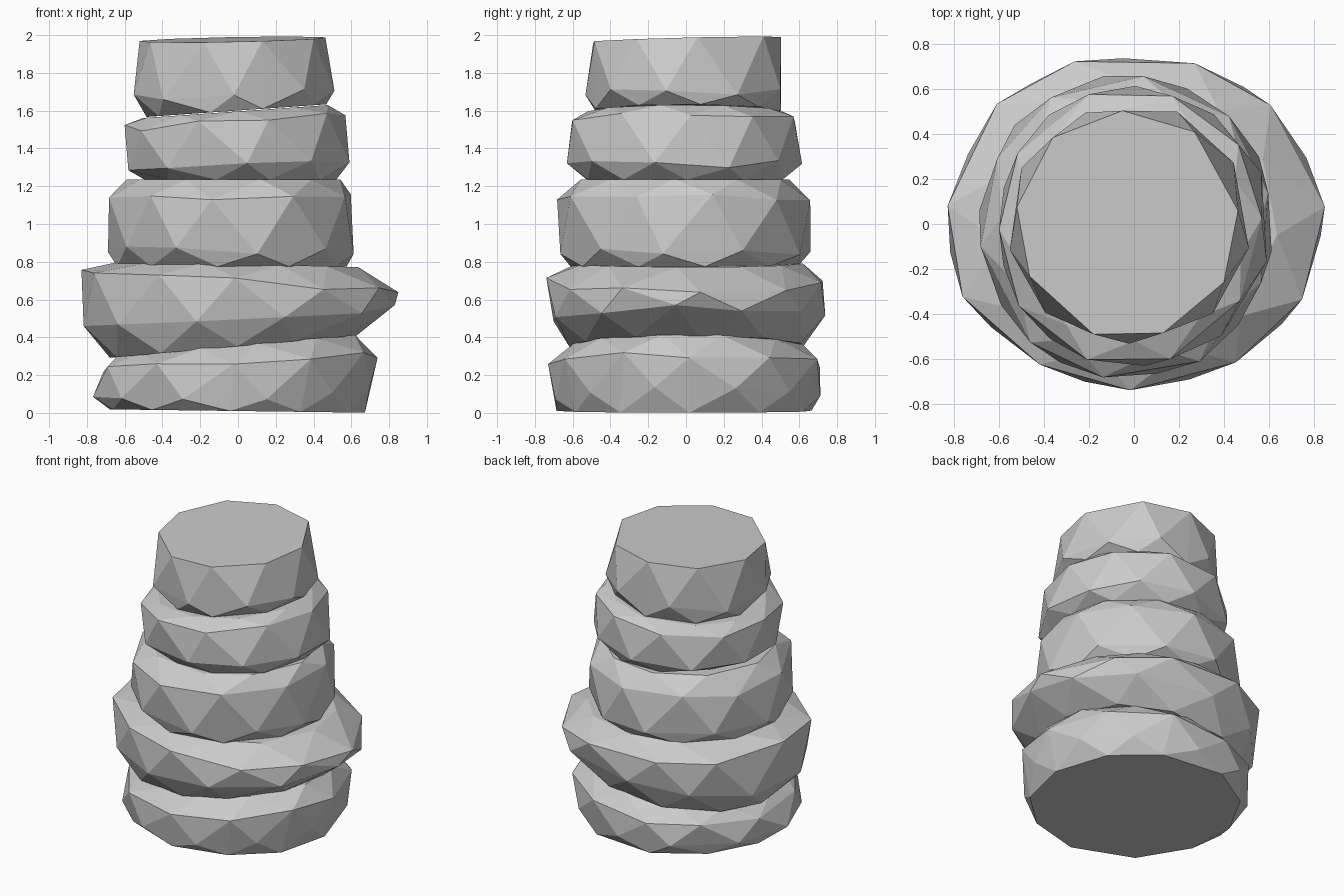
import bpy, bmesh, random
from math import sin, cos, pi

if "Cube" in bpy.data.objects:
    bpy.data.objects.remove(bpy.data.objects["Cube"])

random.seed(4)


def stone(name, sides, phase, cy, slope_y, rings):
    """Convex faceted stone from tilted rings: (centre x, radius x, radius y, z, x slope)."""
    bm = bmesh.new()
    last = len(rings) - 1
    for k, (cx, rx, ry, z, slope) in enumerate(rings):
        flat = k in (0, last)
        for i in range(sides):
            a = 2 * pi * (i + phase + 0.5 * (k % 2)) / sides
            a += random.uniform(-0.06, 0.06)
            r = 1.015 + random.uniform(-0.015, 0.015)
            x, y = rx * r * cos(a), ry * r * sin(a)
            dz = 0 if flat else random.uniform(-0.025, 0.025)
            tilt_y = slope_y * y if k == last else 0
            bm.verts.new((cx + x, cy + y, max(0, z + slope * x + tilt_y + dz)))
    bmesh.ops.convex_hull(bm, input=bm.verts[:])
    bmesh.ops.delete(bm, geom=[v for v in bm.verts if not v.link_faces], context='VERTS')
    bmesh.ops.dissolve_limit(bm, angle_limit=0.02, verts=bm.verts[:], edges=bm.edges[:])
    bmesh.ops.recalc_face_normals(bm, faces=bm.faces[:])
    mesh = bpy.data.meshes.new(name)
    bm.to_mesh(mesh)
    bm.free()
    obj = bpy.data.objects.new(name, mesh)
    bpy.context.collection.objects.link(obj)
    return obj


# Base stone, rising to the right
stone("base_stone", 11, 0.1, 0, 0, [
    (-0.01, 0.68, 0.67, 0.01, -0.013),
    (-0.02, 0.73, 0.71, 0.09, 0.03),
    (0.0, 0.73, 0.73, 0.27, 0.05),
    (0.0, 0.63, 0.60, 0.36, 0.085)])

# Widest stone, wedge shaped
stone("wide_stone", 11, 0.25, 0.01, 0, [
    (-0.03, 0.65, 0.62, 0.35, 0.09),
    (0.0, 0.81, 0.72, 0.50, 0.075),
    (0.0, 0.83, 0.73, 0.70, -0.05),
    (0.02, 0.61, 0.60, 0.79, -0.03)])

# Tall middle stone
stone("middle_stone", 10, 0.3, -0.01, 0, [
    (-0.03, 0.60, 0.60, 0.775, 0.0),
    (-0.03, 0.65, 0.66, 0.86, 0.0),
    (-0.03, 0.64, 0.67, 1.13, 0.01),
    (-0.02, 0.56, 0.55, 1.235, 0.0)])

# Upper stone, rising to the right
stone("upper_stone", 10, 0.05, -0.01, 0, [
    (0.02, 0.50, 0.53, 1.235, 0.0),
    (0.0, 0.60, 0.61, 1.31, 0.01),
    (-0.02, 0.58, 0.61, 1.54, 0.06),
    (-0.02, 0.50, 0.51, 1.595, 0.07)])

# Cap stone with a broad flat top
stone("cap_stone", 9, 0.25, 0, 0.025, [
    (-0.01, 0.47, 0.49, 1.60, 0.07),
    (-0.02, 0.535, 0.53, 1.69, 0.02),
    (-0.03, 0.49, 0.50, 1.977, 0.02)])
